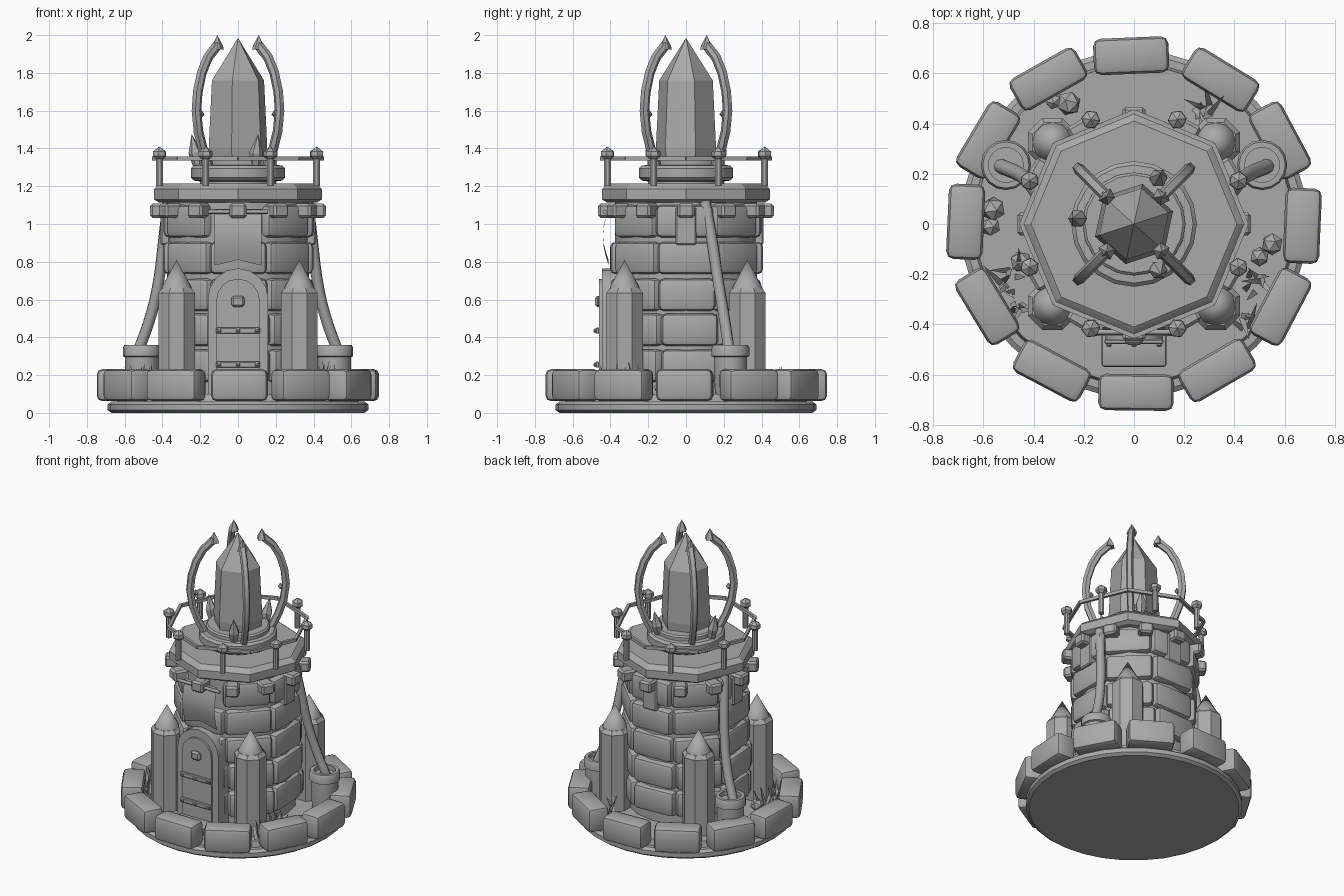
import bpy, bmesh, math, random
from math import sin, cos, pi, radians
from mathutils import Matrix, Vector

if "Cube" in bpy.data.objects:
    bpy.data.objects.remove(bpy.data.objects["Cube"])

random.seed(4)
stone = bpy.data.materials.new("stone_grey")
stone.diffuse_color = (0.4, 0.4, 0.4, 1)
stone.use_nodes = True
stone.node_tree.nodes["Principled BSDF"].inputs["Base Color"].default_value = stone.diffuse_color


def finish(name, bm, smooth=35):
    bmesh.ops.recalc_face_normals(bm, faces=bm.faces)
    me = bpy.data.meshes.new(name)
    bm.to_mesh(me)
    bm.free()
    me.materials.append(stone)
    if smooth:
        me.shade_smooth()
        me.set_sharp_from_angle(angle=radians(smooth))
    ob = bpy.data.objects.new(name, me)
    bpy.context.collection.objects.link(ob)
    return ob


def merge(bm, part):
    tmp = bpy.data.meshes.new("tmp")
    part.to_mesh(tmp)
    part.free()
    bm.from_mesh(tmp)
    bpy.data.meshes.remove(tmp)


def box(bm, size, mat, bevel=0.0, seg=2):
    p = bmesh.new()
    bmesh.ops.create_cube(p, size=1, matrix=Matrix.Diagonal((*size, 1)))
    if bevel:
        bmesh.ops.bevel(p, geom=p.edges[:], offset=bevel, segments=seg, affect='EDGES', profile=0.5)
    p.transform(mat)
    merge(bm, p)


def polar(r, ang, z):
    """Frame with local x outward, y tangential."""
    return Matrix.Rotation(ang, 4, 'Z') @ Matrix.Translation((r, 0, z))


def lathe(bm, profile, n, mat=Matrix(), rot=0.0):
    """Revolve (radius, z) points; radius 0 closes to a tip."""
    rings = []
    for r, z in profile:
        k = 1 if r == 0 else n
        rings.append([bm.verts.new(mat @ Vector((r * cos(rot + 2 * pi * i / n), r * sin(rot + 2 * pi * i / n), z)))
                      for i in range(k)])
    for a, b in zip(rings, rings[1:]):
        for i in range(n):
            j = (i + 1) % n
            f = [a[i % len(a)], a[j % len(a)], b[j % len(b)], b[i % len(b)]]
            bm.faces.new(list(dict.fromkeys(f)))
    for ring in (rings[0], rings[-1]):
        if len(ring) > 2:
            bm.faces.new(ring)


def tube(name, pts, radius, res=2):
    """Thick spline through the points."""
    cu = bpy.data.curves.new(name, 'CURVE')
    cu.dimensions = '3D'
    cu.bevel_depth, cu.bevel_resolution, cu.use_fill_caps = radius, res, True
    cu.resolution_u = 5
    s = cu.splines.new('BEZIER')
    s.bezier_points.add(len(pts) - 1)
    for bp, p in zip(s.bezier_points, pts):
        bp.co = p
        bp.handle_left_type = bp.handle_right_type = 'AUTO'
    cu.materials.append(stone)
    ob = bpy.data.objects.new(name, cu)
    bpy.context.collection.objects.link(ob)


def prism_y(bm, outline, y0, y1):
    """Extrude an (x, z) outline along y."""
    a = [bm.verts.new((x, y0, z)) for x, z in outline]
    b = [bm.verts.new((x, y1, z)) for x, z in outline]
    bm.faces.new(a)
    bm.faces.new(b)
    for i in range(len(a)):
        j = (i + 1) % len(a)
        bm.faces.new((a[i], a[j], b[j], b[i]))


def arch(w, z0, z1, n=8):
    return [(-w, z0), (w, z0)] + [(w * cos(pi * i / n), z1 - w + w * sin(pi * i / n)) for i in range(n + 1)]


# Round base with raised ground
bm = bmesh.new()
lathe(bm, [(0.67, 0), (0.69, 0.015), (0.69, 0.045), (0.67, 0.06), (0.64, 0.06), (0.63, 0.1)], 32)
finish("base_disc", bm)

# Ring of rim stones
bm = bmesh.new()
for i in range(12):
    box(bm, (0.145, 0.3, 0.17), polar(0.67, i * pi / 6 + random.uniform(-0.02, 0.02), 0.147)
        @ Matrix.Rotation(random.uniform(-0.04, 0.04), 4, 'Z'), 0.03)
finish("rim_stones", bm)

# Tower core and brick courses
bm = bmesh.new()
lathe(bm, [(0.375, 0.08), (0.375, 1.14)], 16)
finish("tower_core", bm)
bm = bmesh.new()
for row, z in enumerate((0.25, 0.44, 0.625, 0.82, 1.015)):
    twist = random.uniform(-0.07, 0.07)
    for i in range(8):
        if i == 6 and row == 4:
            continue
        box(bm, (0.13, 0.3, 0.172), polar(0.33 + random.uniform(-0.005, 0.012), i * pi / 4 + twist, z), 0.028)
finish("tower_bricks", bm)

# Window plates high on both sides and back
bm = bmesh.new()
for a in (0, pi / 2, pi):
    box(bm, (0.05, 0.11, 0.2), polar(0.385, a, 0.99), 0.008, 1)
finish("wall_plates", bm)

# Corner pillars with pointed caps
bm = bmesh.new()
for sx in (-1, 1):
    for sy in (-1, 1):
        m = Matrix.Translation((0.325 * sx, 0.325 * sy, 0))
        lathe(bm, [(0.105, 0.08), (0.105, 0.635), (0.085, 0.66)], 8, m, pi / 8)
        lathe(bm, [(0.082, 0.65), (0.076, 0.67), (0, 0.81)], 12, m)
finish("corner_pillars", bm)

# Octagonal platform and its corbels
bm = bmesh.new()
lathe(bm, [(0.42, 1.115), (0.445, 1.13), (0.445, 1.185), (0.425, 1.205), (0.41, 1.215)], 8)
finish("platform", bm, 25)
bm = bmesh.new()
for i in range(12):
    box(bm, (0.1, 0.09, 0.075), polar(0.415, i * pi / 6, 1.07), 0.012, 1)
finish("corbels", bm)

# Railing: posts with faceted knobs, and octagonal rail
bm = bmesh.new()
for i in range(8):
    m = polar(0.45, (i + 0.5) * pi / 4, 0)
    lathe(bm, [(0.019, 1.2), (0.019, 1.35)], 8, m)
    lathe(bm, [(0.022, 1.345), (0.038, 1.36), (0.036, 1.385), (0, 1.41)], 6, m)
finish("rail_posts", bm, 30)
bm = bmesh.new()
for i in range(8):
    box(bm, (0.018, 0.345, 0.022), polar(0.413, (i + 0.5) * pi / 4, 1.347))
finish("rail", bm, 0)

# Pedestal
bm = bmesh.new()
lathe(bm, [(0.2, 1.2), (0.2, 1.225), (0.235, 1.23), (0.25, 1.245), (0.25, 1.295), (0.235, 1.31),
           (0.205, 1.312), (0.205, 1.335), (0.195, 1.345)], 20)
finish("pedestal", bm)

# Main crystal and small ones at its foot
bm = bmesh.new()
lathe(bm, [(0.15, 1.3), (0.163, 1.4), (0.145, 1.76), (0, 1.985)], 6, Matrix(), radians(18))
finish("main_crystal", bm, 0)
bm = bmesh.new()
for x, y in ((-0.21, 0.02), (0.09, -0.17), (0.09, 0.17)):
    m = Matrix.Translation((x, y, 1.3)) @ Matrix.Rotation(0.2, 4, Vector((-y, x, 0)))
    lathe(bm, [(0.025, 0), (0.037, 0.08), (0, 0.18)], 6, m)
finish("small_crystals", bm, 0)

# Four curved claws with spiked tips
bm = bmesh.new()
for i in range(4):
    a = pi / 4 + i * pi / 2
    rot = Matrix.Rotation(a, 4, 'Z')
    path = [(0.215, 1.3), (0.26, 1.39), (0.295, 1.49), (0.31, 1.6), (0.3, 1.7),
            (0.27, 1.8), (0.225, 1.88), (0.155, 1.945)]
    prev = None
    for k, (r, z) in enumerate(path):
        p, q = path[max(k - 1, 0)], path[min(k + 1, len(path) - 1)]
        t = Vector((q[0] - p[0], 0, q[1] - p[1])).normalized()
        nrm = Vector((t.z, 0, -t.x)) * 0.023
        side = Vector((0, 0.023, 0))
        c = Vector((r, 0, z))
        ring = [bm.verts.new(rot @ (c + nrm * u + side * v)) for u, v in ((1, .6), (1, -.6), (0, -1), (-1, -.5), (-1, .5), (0, 1))]
        if prev:
            for j in range(6):
                bm.faces.new((prev[j], prev[(j + 1) % 6], ring[(j + 1) % 6], ring[j]))
        else:
            bm.faces.new(ring)
        prev = ring
    bm.faces.new(prev)
    lathe(bm, [(0.035, 1.925), (0.03, 1.945), (0, 2.0)], 5, polar(0.155, a, 0))
    lathe(bm, [(0, -0.02), (0.018, 0), (0, 0.025)], 5, polar(0.275, a, 1.58))
finish("claws", bm, 30)

# Door: arched frame, leaf, straps, rivets, peephole and step
bm = bmesh.new()
prism_y(bm, arch(0.16, 0.09, 0.765), -0.3, -0.445)
finish("door_frame", bm)
bm = bmesh.new()
prism_y(bm, arch(0.115, 0.12, 0.71), -0.4, -0.46)
finish("door_leaf", bm)
bm = bmesh.new()
for z in (0.255, 0.435):
    box(bm, (0.235, 0.02, 0.032), Matrix.Translation((0, -0.468, z)), 0.005, 1)
    for x in (-0.1, 0, 0.1):
        box(bm, (0.022, 0.03, 0.022), Matrix.Translation((x, -0.475, z)), 0.006, 1)
box(bm, (0.07, 0.03, 0.06), Matrix.Translation((0, -0.466, 0.59)), 0.012, 1)
finish("door_fittings", bm)
bm = bmesh.new()
box(bm, (0.26, 0.14, 0.08), Matrix.Translation((0, -0.5, 0.11)), 0.015)
finish("door_step", bm)

# Hanging banner with notched hem, and its pole
bm = bmesh.new()
cols, rows = (-0.125, 0, 0.125), 6
grid = []
for k in range(rows + 1):
    t = k / rows
    y = -0.41 - 0.03 * sin(pi * t)
    grid.append([bm.verts.new((x, y, 1.08 - t * (0.3 if x else 0.27))) for x in cols])
for a, b in zip(grid, grid[1:]):
    for j in (0, 1):
        bm.faces.new((a[j], a[j + 1], b[j + 1], b[j]))
bmesh.ops.solidify(bm, geom=bm.faces[:], thickness=0.012)
finish("banner", bm)
tube("banner_pole", [(-0.16, -0.43, 1.065), (0.16, -0.43, 1.065)], 0.011)

# Side drain pipes running down into barrels
for s, side in ((-1, "left"), (1, "right")):
    tube(side + "_pipe", [(0.37 * s, 0.1, 1.12), (0.395 * s, 0.14, 0.9), (0.42 * s, 0.17, 0.7),
                          (0.46 * s, 0.2, 0.52), (0.53 * s, 0.23, 0.32)], 0.03)
    bm = bmesh.new()
    lathe(bm, [(0.08, 0.09), (0.088, 0.2), (0.088, 0.295), (0.1, 0.3), (0.1, 0.345), (0.092, 0.36),
               (0.07, 0.36), (0.07, 0.33)], 16, Matrix.Translation((0.51 * s, 0.235, 0)))
    finish(side + "_barrel", bm)

# Loose rocks on the ground
bm = bmesh.new()
for x, y, r in ((-0.56, 0.06, 0.05), (-0.57, -0.01, 0.04), (0.55, -0.08, 0.045), (0.5, -0.13, 0.04),
                (-0.26, 0.48, 0.05), (-0.32, 0.49, 0.035), (-0.45, -0.15, 0.045)):
    bmesh.ops.create_icosphere(bm, subdivisions=1, radius=r,
                               matrix=Matrix.Translation((x, y, 0.13)) @ Matrix.Rotation(x * 9, 4, 'X'))
finish("loose_rocks", bm, 0)

# Spiky grass tufts
bm = bmesh.new()
for x, y, n in ((-0.49, -0.22, 8), (-0.46, -0.31, 6), (0.48, -0.24, 8), (0.42, -0.38, 5), (0.27, 0.47, 7)):
    for i in range(n):
        m = (Matrix.Translation((x + random.uniform(-.04, .04), y + random.uniform(-.04, .04), 0.09))
             @ Matrix.Rotation(i * 2 * pi / n, 4, 'Z') @ Matrix.Rotation(random.uniform(0.15, 0.6), 4, 'Y'))
        lathe(bm, [(0.014, 0), (0.011, 0.08), (0, random.uniform(0.13, 0.2))], 3, m)
finish("grass_tufts", bm, 0)
